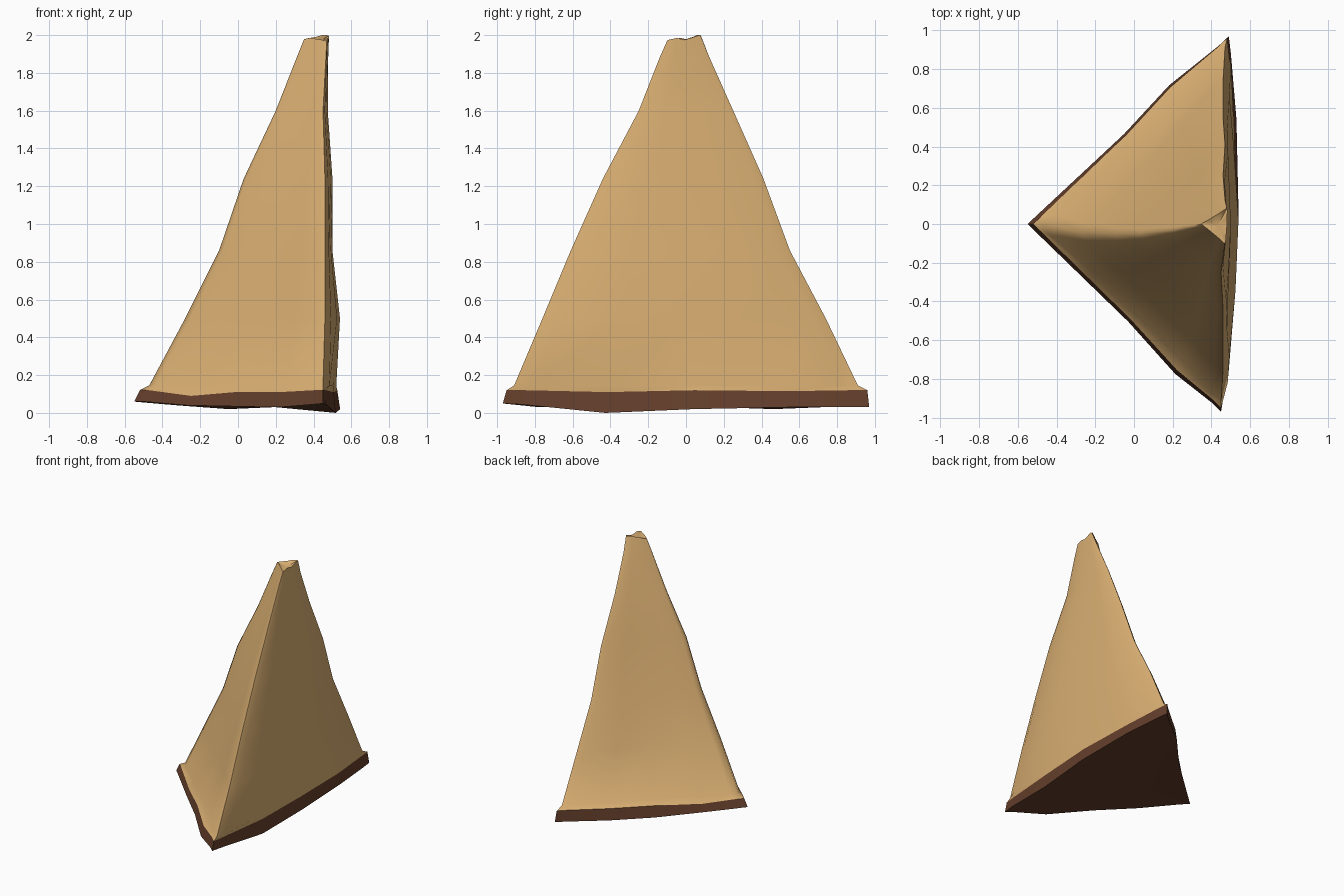
import bpy, bmesh, math
from mathutils import Vector

if "Cube" in bpy.data.objects:
    bpy.data.objects.remove(bpy.data.objects["Cube"])

STEPS = (0, 0.05, 0.28, 0.52, 0.78, 0.95)   # positions along each triangle side


def ring(left, front, back, bulge, z, rounding=0.0, side_bulge=0.0):
    """Triangular outline: left -> front -> back corner, with a bowed right side."""
    pts = []
    corners = [Vector(c) for c in (left, front, back)]
    for i in range(3):
        a, b = corners[i], corners[(i + 1) % 3]
        d = b - a
        out = Vector((d.y, -d.x)).normalized()
        for t in STEPS:
            p = a.lerp(b, t)
            if t in (0.05, 0.95):
                p += out * rounding * d.length
            if i == 1:
                p.x += bulge * (1 - (2 * t - 1) ** 2)
            elif (t == 0.78 and i == 0) or (t == 0.28 and i == 2):
                p += out * side_bulge
            zz = z[len(pts)] if isinstance(z, (list, tuple)) else z
            pts.append((p.x, p.y, zz))
    return pts


def loft(name, rings, color, angle, top_z=None):
    """Skin stacked rings and cap both ends."""
    bm = bmesh.new()
    rows = [[bm.verts.new(p) for p in r] for r in rings]
    n = len(rows[0])
    for lo, hi in zip(rows, rows[1:]):
        for i in range(n):
            j = (i + 1) % n
            bm.faces.new((lo[i], lo[j], hi[j], hi[i]))
    for row, dz in ((rows[0], None), (rows[-1], top_z)):
        c = sum((v.co for v in row), Vector()) / n
        if dz is not None:
            c.z = dz
        mid = bm.verts.new(c)
        for i in range(n):
            bm.faces.new((row[i], row[(i + 1) % n], mid))
    bmesh.ops.recalc_face_normals(bm, faces=bm.faces)
    me = bpy.data.meshes.new(name)
    bm.to_mesh(me)
    bm.free()
    ob = bpy.data.objects.new(name, me)
    bpy.context.collection.objects.link(ob)
    mat = bpy.data.materials.new(name + "_colour")
    mat.diffuse_color = (*color, 1)
    mat.use_nodes = True
    mat.node_tree.nodes["Principled BSDF"].inputs["Base Color"].default_value = mat.diffuse_color
    me.materials.append(mat)
    bpy.ops.object.select_all(action='DESELECT')
    ob.select_set(True)
    bpy.context.view_layer.objects.active = ob
    bpy.ops.object.shade_smooth_by_angle(angle=math.radians(angle))
    return ob


# Wavy heights of the slab's lower and upper rims
bottom_z = [0.06, 0.06, 0.04, 0.035, 0.03, 0.045,
            0.05, 0.045, 0.0, 0.02, 0.03, 0.03,
            0.03, 0.03, 0.03, 0.02, 0.04, 0.055]
top_z = [0.12, 0.12, 0.09, 0.11, 0.11, 0.12,
         0.12, 0.12, 0.11, 0.12, 0.115, 0.12,
         0.12, 0.12, 0.12, 0.11, 0.10, 0.12]

# Dark base slab
low = ring((-0.55, 0), (0.45, -0.97), (0.49, 0.97), 0.07, bottom_z, 0, 0.025)
high = ring((-0.52, 0), (0.45, -0.95), (0.48, 0.96), 0.06, top_z, 0, 0.02)
loft("base_slab", [low, high], (0.13, 0.05, 0.025), 40)

# Sandstone spire: z, left x, ridge y, front x, front y, back x, back y, bulge
levels = [
    (0.145, -0.47, 0.00, 0.45, -0.91, 0.47, 0.91, 0.06),
    (0.50, -0.28, -0.04, 0.46, -0.76, 0.46, 0.74, 0.08),
    (0.86, -0.10, -0.05, 0.46, -0.61, 0.46, 0.55, 0.04),
    (1.24, 0.03, -0.05, 0.46, -0.44, 0.47, 0.41, 0.035),
    (1.60, 0.20, -0.03, 0.45, -0.25, 0.46, 0.25, 0.02),
    (1.88, 0.31, -0.01, 0.465, -0.14, 0.47, 0.125, 0.01),
]
body = [high]
for z, lx, ly, fx, fy, bx, by, bulge in levels:
    body.append(ring((lx, ly), (fx, fy), (bx, by), bulge, z, 0.012))

# Uneven worn tip
tip_z = [1.98, 1.98, 1.985, 1.98, 1.975, 1.97,
         1.97, 1.975, 1.985, 1.975, 1.99, 2.0,
         1.99, 2.0, 2.0, 1.99, 1.985, 1.98]
body.append(ring((0.35, 0), (0.47, -0.10), (0.48, 0.08), 0.005, tip_z, 0.012))
loft("stone_spire", body, (0.70, 0.43, 0.17), 70, top_z=1.965)
